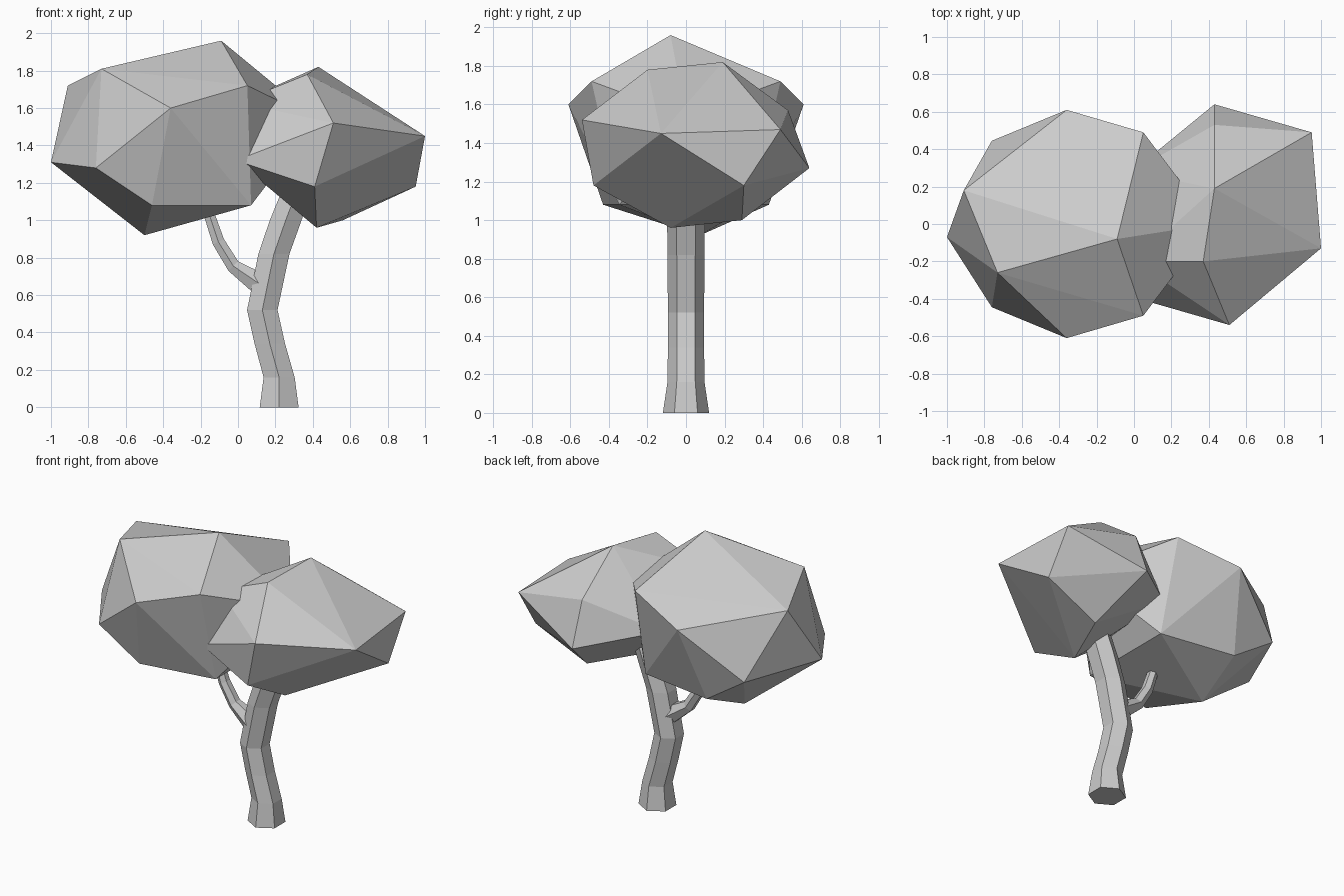
import bpy, bmesh
from math import sin, cos, radians
from mathutils import Vector

if "Cube" in bpy.data.objects:
    bpy.data.objects.remove(bpy.data.objects["Cube"])


def finish(bm, name):
    bmesh.ops.recalc_face_normals(bm, faces=bm.faces[:])
    mesh = bpy.data.meshes.new(name)
    bm.to_mesh(mesh)
    bm.free()
    bpy.context.collection.objects.link(bpy.data.objects.new(name, mesh))


def limb(name, stations, sides=6):
    """Faceted tube through (x, z, radius, tilt) stations, bending in the xz plane."""
    bm = bmesh.new()
    rings = []
    for x, z, r, tilt in stations:
        across = Vector((cos(radians(tilt)), 0, sin(radians(tilt))))
        ring = []
        for k in range(sides):
            a = radians(90 + 360 * k / sides)
            ring.append(bm.verts.new(Vector((x, 0, z)) + across * (r * cos(a)) + Vector((0, r * sin(a), 0))))
        rings.append(ring)
    for lo, hi in zip(rings, rings[1:]):
        for k in range(sides):
            n = (k + 1) % sides
            bm.faces.new((lo[k], lo[n], hi[n], hi[k]))
    bm.faces.new(rings[0])
    bm.faces.new(rings[-1])
    finish(bm, name)


def foliage(name, corners):
    """Faceted leaf mass: convex hull of its corner points."""
    bm = bmesh.new()
    for c in corners:
        bm.verts.new(c)
    bmesh.ops.convex_hull(bm, input=bm.verts[:])
    loose = [v for v in bm.verts if not v.link_faces]
    bmesh.ops.delete(bm, geom=loose, context='VERTS')
    finish(bm, name)


# Trunk: flared foot, bends left then right up into the small crown
limb("trunk", [(.22, 0, .12, 0), (.22, .16, .096, 0), (.17, .34, .094, 0), (.13, .52, .094, 0),
               (.192, .82, .096, 0), (.255, 1.0, .098, 0), (.35, 1.25, .09, 0)])

# Side branch reaching up into the large crown
limb("branch", [(.13, .65, .07, 55), (-.025, .755, .042, 45), (-.105, .885, .038, 27),
                (-.15, 1.02, .034, 18), (-.175, 1.1, .032, 18)])

# Large left crown: front/back pairs plus single corners
pairs = [(.05, .49, 1.72), (-.36, .61, 1.60), (-.76, .445, 1.28), (-.46, .43, 1.08), (.07, .345, 1.08)]
foliage("large_crown", [(x, s * y, z) for x, y, z in pairs for s in (-1, 1)] + [
    (-1, -.07, 1.31), (-.91, .18, 1.72), (-.73, -.26, 1.81),
    (-.09, -.08, 1.96), (.42, 0, 1.54), (-.5, .07, .92)])

# Small right crown
foliage("small_crown", [
    (.43, .19, 1.82), (.37, -.2, 1.78), (.51, -.54, 1.52), (1, -.13, 1.45), (.95, .49, 1.47),
    (.95, .3, 1.18), (.41, -.48, 1.18), (.42, -.08, .96), (.56, .29, 1.0), (.43, .64, 1.27),
    (.43, .53, 1.57), (-.01, -.39, 1.32), (-.01, .28, 1.37), (0, -.2, 1.63)])
